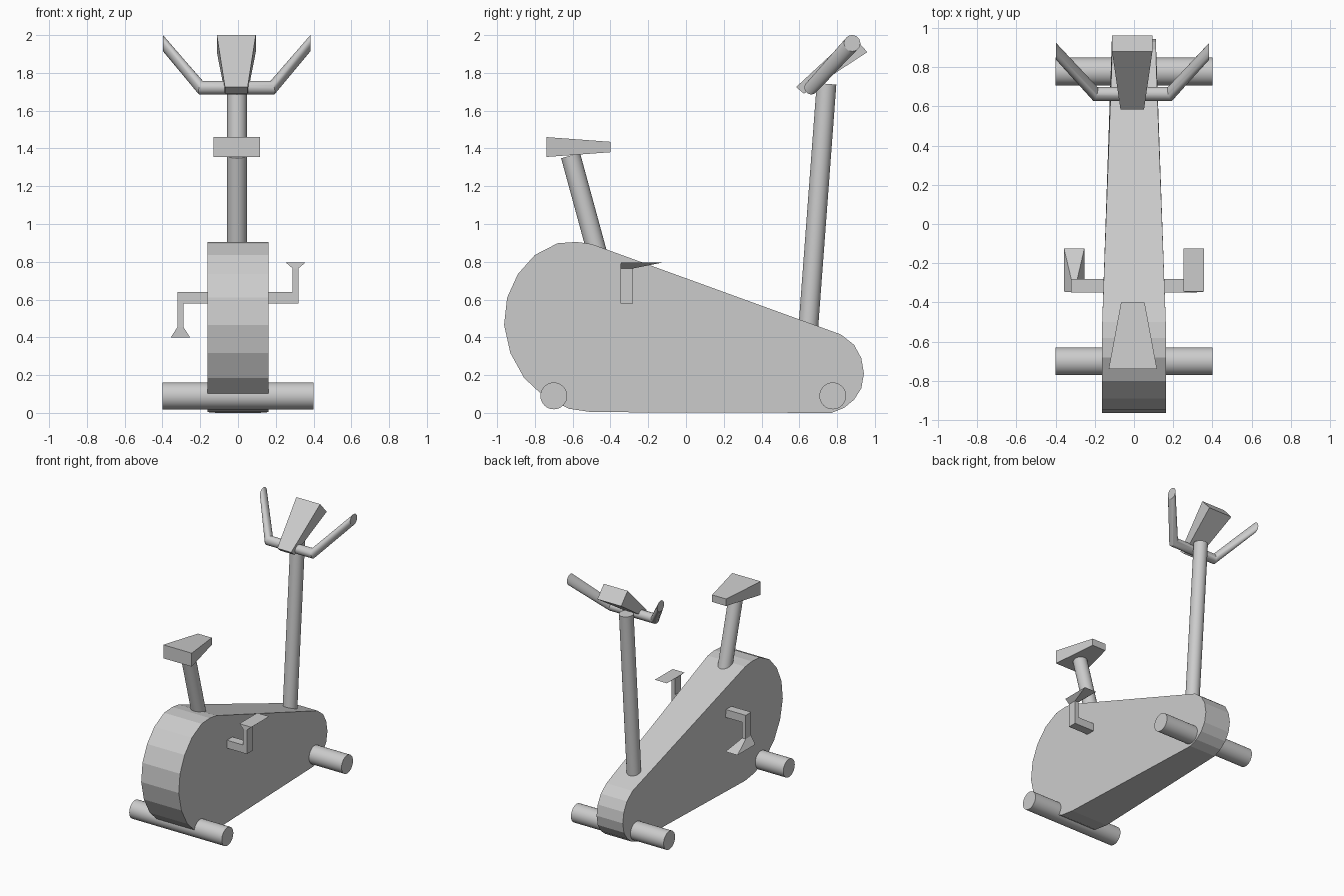
import bpy, bmesh
from math import sin, cos, pi
from mathutils import Vector

if "Cube" in bpy.data.objects:
    bpy.data.objects.remove(bpy.data.objects["Cube"])


def loft(name, rings, smooth=False):
    """Skin a list of equal-length point rings and cap both ends."""
    bm = bmesh.new()
    loops = [[bm.verts.new(p) for p in ring] for ring in rings]
    for a, b in zip(loops, loops[1:]):
        for i in range(len(a)):
            j = (i + 1) % len(a)
            bm.faces.new((a[i], a[j], b[j], b[i]))
    bm.faces.new(loops[0])
    bm.faces.new(loops[-1])
    bmesh.ops.recalc_face_normals(bm, faces=bm.faces)
    mesh = bpy.data.meshes.new(name)
    bm.to_mesh(mesh)
    bm.free()
    ob = bpy.data.objects.new(name, mesh)
    bpy.context.collection.objects.link(ob)
    if smooth:
        bpy.ops.object.select_all(action='DESELECT')
        bpy.context.view_layer.objects.active = ob
        ob.select_set(True)
        bpy.ops.object.shade_smooth_by_angle()
    return ob


def tube(name, start, end, radius, sides=32):
    a, b = Vector(start), Vector(end)
    q = (b - a).to_track_quat('Z', 'Y')
    circle = [q @ Vector((radius * cos(2 * pi * i / sides), radius * sin(2 * pi * i / sides), 0))
              for i in range(sides)]
    return loft(name, [[a + c for c in circle], [b + c for c in circle]], True)


def rect(x0, x1, y0, y1, z):
    return [(x0, y0, z), (x1, y0, z), (x1, y1, z), (x0, y1, z)]


# Housing: side profile, narrowing towards the front
profile = [(-.50, .004), (-.62, .022), (-.75, .085), (-.857, .185), (-.93, .317),
           (-.963, .466), (-.947, .61), (-.89, .735), (-.80, .836), (-.68, .898),
           (-.58, .905), (-.50, .894), (.82, .415), (.89, .36), (.928, .29),
           (.942, .208), (.928, .13), (.89, .07), (.836, .026), (.77, 0)]


def half_width(y):
    t = min(max((y + .5) / 1.3, 0), 1)
    return .162 - .049 * t


loft("housing", [[(s * half_width(y), y, z) for y, z in profile] for s in (-1, 1)])

# Floor bars
for name, y in (("rear_foot", -.70), ("front_foot", .777)):
    tube(name, (-.4, y, .09), (.4, y, .09), .071)

# Posts
tube("seat_post", (-.005, -.455, .79), (-.005, -.611, 1.362), .052)
tube("handlebar_post", (-.005, .643, .39), (-.005, .744, 1.742), .052)

# Seat wedge
loft("seat", [[(-.006 + s * w, y, z) for s, z in ((-1, z0), (1, z0), (1, z1), (-1, z1))]
              for y, w, z0, z1 in ((-.738, .123, 1.355, 1.46), (-.40, .06, 1.38, 1.435))])

# Handlebar: sections stay upright, mitred at the bends
rings = []
for x, y, z, r, tilt in ((-.39, .88, 1.957, .043, 0), (-.19, .663, 1.722, .036, .013),
                         (.19, .663, 1.722, .036, -.013), (.39, .88, 1.957, .043, 0)):
    ring = []
    for i in range(24):
        a = 2 * pi * i / 24
        c, s = cos(a), sin(a)
        ring.append((x - .007 + tilt * (c + s) / 1.414, y + r * c, z + r * s))
    rings.append(ring)
loft("handlebar", rings, True)

# Console: tilted tapered block
loft("console", [[(-.009 + s * w, y, z) for s, y, z in ((-1, *f), (1, *f), (1, *b), (-1, *b))]
                 for w, f, b in ((.06, (.583, 1.725), (.624, 1.69)),
                                 (.103, (.88, 2.0), (.96, 1.91)))])

# Cranks and flared pedals, one up and one down
for side, s, outer, neck, plate in (("right", 1, .64, .765, .796),
                                    ("left", -1, .578, .455, .398)):
    inner = .578 if s > 0 else .64
    loft(side + "_crank", [rect(s * .10, s * .32, -.348, -.28, inner),
                           rect(s * .10, s * .32, -.348, -.28, outer)])
    loft(side + "_pedal", [rect(s * .289, s * .32, -.348, -.28, outer),
                           rect(s * .289, s * .32, -.348, -.28, neck),
                           rect(s * .253, s * .357, -.345, -.125, plate)])
